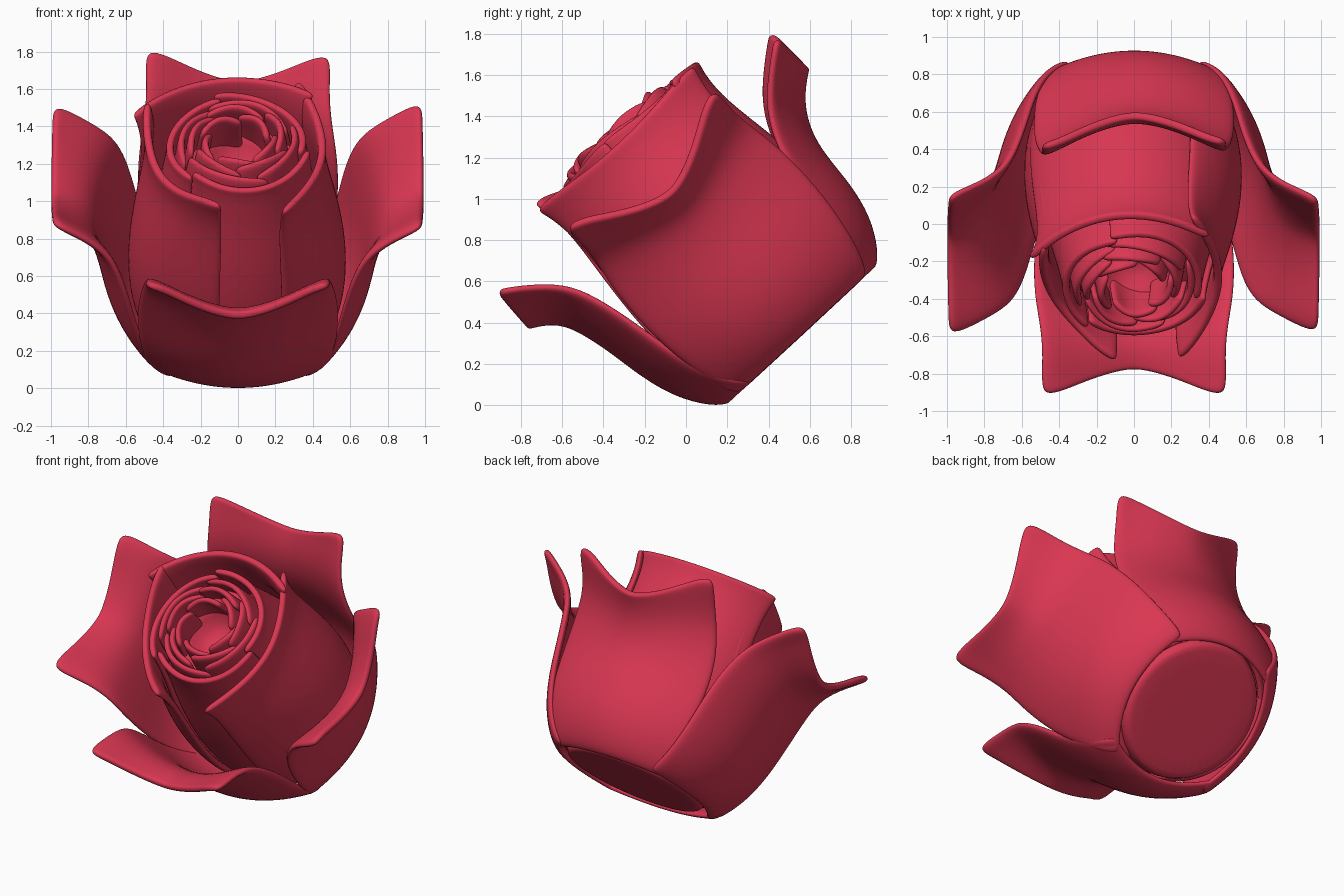
import bpy, bmesh, math
from mathutils import Matrix, Vector

if "Cube" in bpy.data.objects:
    bpy.data.objects.remove(bpy.data.objects["Cube"])

red = bpy.data.materials.new("rose_red")
red.diffuse_color = (0.70, 0.038, 0.085, 1)
red.use_nodes = True
red.node_tree.nodes["Principled BSDF"].inputs["Base Color"].default_value = red.diffuse_color

# The whole flower leans forward: local z is the flower axis
TILT = Matrix.Translation((0, 0.55, 0.36)) @ Matrix.Rotation(math.radians(42.8), 4, 'X')


def sheet(name, rows, thick, closed=False, levels=2):
    """Rows of points -> smooth surface, thickened when thick > 0."""
    bm = bmesh.new()
    grid = [[bm.verts.new(p) for p in row] for row in rows]
    for a, b in zip(grid, grid[1:]):
        n = len(a)
        for i in range(n if closed else n - 1):
            j = (i + 1) % n
            bm.faces.new((a[i], a[j], b[j], b[i]))
    if closed:
        bm.faces.new(grid[0][::-1])
        bm.faces.new(grid[-1])
    bmesh.ops.recalc_face_normals(bm, faces=bm.faces)
    me = bpy.data.meshes.new(name)
    bm.to_mesh(me)
    bm.free()
    me.materials.append(red)
    for p in me.polygons:
        p.use_smooth = True
    ob = bpy.data.objects.new(name, me)
    bpy.context.collection.objects.link(ob)
    ob.matrix_world = TILT
    if thick:
        so = ob.modifiers.new("thickness", 'SOLIDIFY')
        so.thickness = thick
        so.offset = 0
    if levels:
        su = ob.modifiers.new("smooth", 'SUBSURF')
        su.levels = su.render_levels = levels
    return ob


def outer_petal(name, angle, tip, skew, bulge):
    # (height, radius, half width, inward curl at the sides, lift of the corners, share of bulge)
    prof = [(-0.02, 0.46, 0.42, 0.14, 0.00, 0.1), (0.04, 0.53, 0.46, 0.155, 0.00, 0.25),
            (0.18, 0.61, 0.50, 0.17, 0.00, 0.4), (0.36, 0.645, 0.53, 0.17, 0.00, 0.65),
            (0.54, 0.65, 0.54, 0.16, 0.03, 0.95), (0.68, 0.68, 0.53, 0.15, 0.08, 1.0),
            (0.79, 0.76, 0.50, 0.13, 0.14, 0.5), (0.86, 0.86, 0.49, 0.08, 0.19, 0.1),
            (0.90, 0.94, 0.50, 0.02, 0.25, 0), (0.915, 0.975, 0.47, 0.01, 0.26, 0)]
    ca, sa = math.cos(angle), math.sin(angle)
    rows = []
    for w, r, hw, curl, lift, share in prof:
        if r > 0.7:
            r = 0.7 + (r - 0.7) * tip
        r += bulge * share
        row = []
        for i in range(13):
            u = i / 6 - 1
            rr, t = r - curl * u * u, hw * u
            # corners are lifted but rounded off
            z = w + lift * (abs(u) ** 1.5 - 0.16 * abs(u) ** 9) + skew * u * w
            row.append((rr * ca - t * sa, rr * sa + t * ca, z))
        rows.append(row)
    sheet(name, rows, 0.045)


def wrap_petal(name, a0, a1, prof, thick, lift=0.0, flare=0.0, spiral=0.0, n=11):
    """Petal wrapped round the axis from angle a0 to a1 (degrees)."""
    top, base = prof[-1][0], prof[0][0]
    rows = []
    for w, r in prof:
        s = ((w - base) / (top - base)) ** 3
        row = []
        for i in range(n):
            u = 2 * i / (n - 1) - 1
            a = math.radians(a0 + (a1 - a0) * (u + 1) / 2)
            rr = r + flare * s * abs(u) ** 2.5 + spiral * u
            row.append((rr * math.cos(a), rr * math.sin(a),
                        w + lift * s * (u * u - 0.3 * abs(u) ** 9)))
        rows.append(row)
    sheet(name, rows, thick)


# Solid core with the flat round base and a hollow in the top
core = [(0.40, -0.025), (0.44, -0.02), (0.46, 0.0), (0.49, 0.1), (0.51, 0.35), (0.48, 0.65),
        (0.40, 0.95), (0.34, 1.15), (0.30, 1.19), (0.20, 1.18), (0.15, 1.05), (0.05, 1.02)]
sheet("core", [[(r * math.cos(k * math.tau / 40), r * math.sin(k * math.tau / 40), w)
                for k in range(40)] for r, w in core], 0, closed=True, levels=1)

# Four spreading outer petals
for nm, deg, tip, skew, bulge in (("front", 270, 0.93, 0.0, 0.075), ("right", 0, 1.06, 0.0, 0.075),
                                  ("back", 90, 0.70, 0.02, 0.0), ("left", 180, 1.08, 0.02, 0.085)):
    outer_petal("outer_petal_" + nm, math.radians(deg), tip, skew, bulge)

# Three middle petals hugging the bud, leaving a gap at the front
mid = [(0.02, 0.47), (0.1, 0.52), (0.3, 0.56), (0.55, 0.56), (0.8, 0.52), (1.0, 0.47),
       (1.12, 0.45), (1.20, 0.45), (1.24, 0.455)]
back = [(w * 1.07, r) for w, r in mid[:5]] + [(1.07, 0.485), (1.2, 0.49), (1.27, 0.505), (1.30, 0.515)]
wrap_petal("middle_petal_left", 148, 260, mid, 0.045, 0.13, 0.10, -0.02)
wrap_petal("middle_petal_right", -66, 58, [(w * 1.02, r) for w, r in mid], 0.045, 0.05, 0.14)
wrap_petal("middle_petal_back", 42, 160, back, 0.045, 0.02, 0.06, 0.025)

# Inner petals behind the gap
inner = [(0.1, 0.49), (0.4, 0.51), (0.75, 0.46), (1.0, 0.40), (1.18, 0.37), (1.26, 0.36), (1.29, 0.365)]
for i, a in enumerate((225, 345, 105)):
    wrap_petal("inner_petal_%d" % (i + 1), a, a + 125, inner, 0.04, 0.04, 0.0, 0.02)

# Tight whorl of small petals in the bud centre
for ring, (count, r, top, off) in enumerate(((4, 0.30, 1.34, 20), (5, 0.24, 1.36, 50),
                                             (5, 0.18, 1.35, 10))):
    span = 360 / count
    small = [(0.98, r + 0.04), (1.15, r + 0.03), (top - 0.06, r + 0.008), (top, r)]
    for k in range(count):
        a = off + k * span
        wrap_petal("whorl_%d_petal_%d" % (ring + 1, k + 1), a, a + span * 1.12, small,
                   0.04, -0.06, 0.0, 0.025, n=5)
